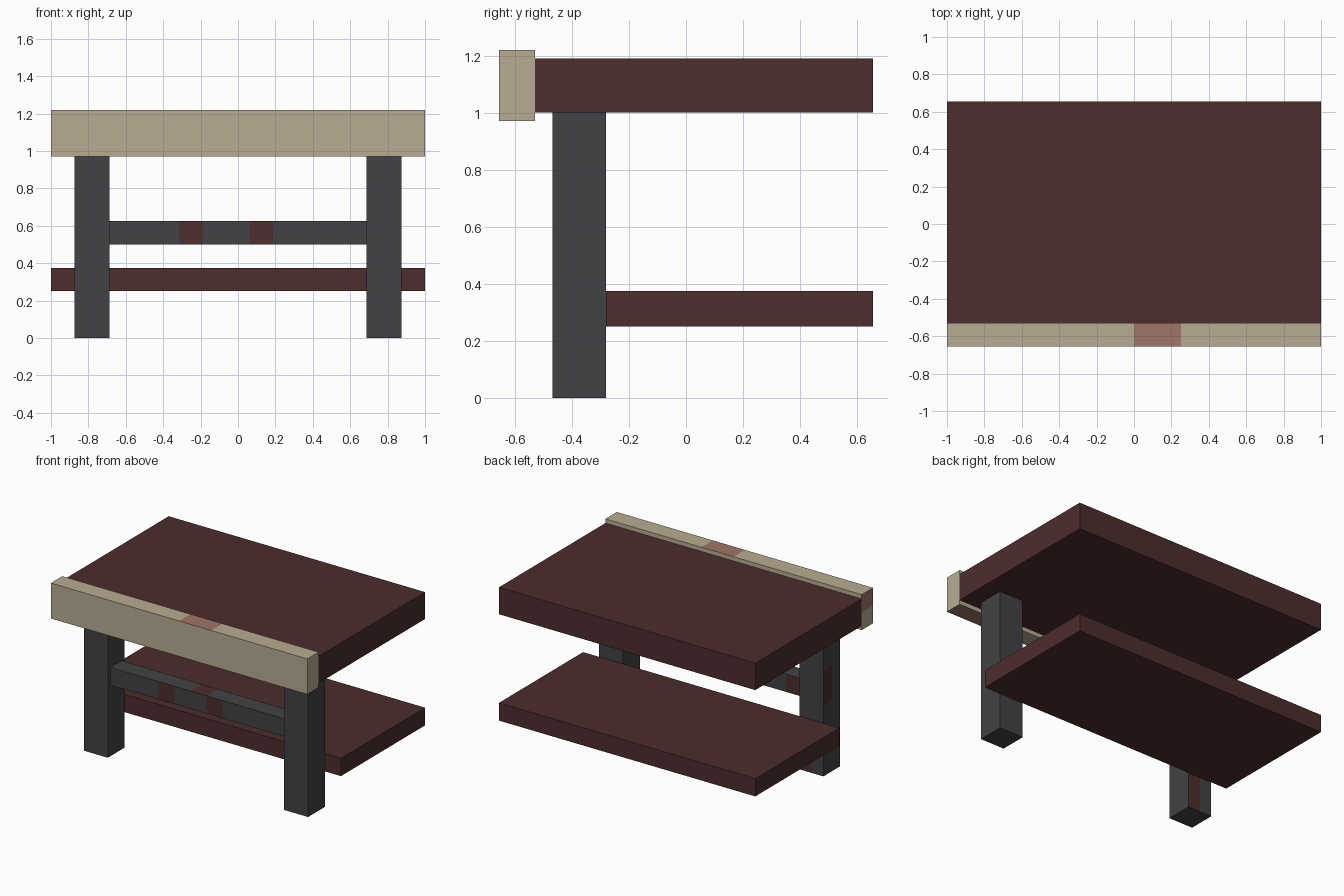
import bpy
import bmesh
from mathutils import Vector

cube = bpy.data.objects.get("Cube")
if cube:
    bpy.data.objects.remove(cube, do_unlink=True)


def make_material(name, rgb):
    """Flat material from an 8-bit sRGB colour."""
    linear = [((c / 255 + 0.055) / 1.055) ** 2.4 for c in rgb] + [1.0]
    mat = bpy.data.materials.new(name)
    mat.use_nodes = True
    mat.diffuse_color = linear
    mat.node_tree.nodes["Principled BSDF"].inputs["Base Color"].default_value = linear
    return mat


maroon = make_material("maroon wood", (77, 45, 45))
tan = make_material("tan wood", (184, 171, 146))
pink = make_material("dusty pink", (160, 118, 104))
grey = make_material("dark grey", (66, 66, 69))


def box(name, low, high, mats, cuts=(), rule=None):
    """Box between two corners; cuts are (axis, position); rule(centre, normal)
    is true on faces that take the second material."""
    low, high = Vector(low), Vector(high)
    bm = bmesh.new()
    bmesh.ops.create_cube(bm, size=1)
    for v in bm.verts:
        v.co = (low + high) / 2 + v.co * (high - low)
    for axis, pos in cuts:
        normal, point = Vector(), Vector()
        normal[axis], point[axis] = 1, pos
        bmesh.ops.bisect_plane(bm, geom=bm.verts[:] + bm.edges[:] + bm.faces[:],
                               plane_co=point, plane_no=normal)
    bm.normal_update()
    for f in bm.faces:
        if rule and rule(f.calc_center_median(), f.normal):
            f.material_index = 1
    mesh = bpy.data.meshes.new(name)
    bm.to_mesh(mesh)
    bm.free()
    for m in mats:
        mesh.materials.append(m)
    obj = bpy.data.objects.new(name, mesh)
    bpy.context.collection.objects.link(obj)
    return obj


X, Y, Z = 0, 1, 2

# Table top and lower shelf
box("table_top", (-1, -0.53, 1.0), (1, 0.656, 1.19), [maroon])
box("lower_shelf", (-1, -0.281, 0.25), (1, 0.656, 0.375), [maroon])


# Front trim board, with pink patches on its top, underside and one end
def trim_patch(c, n):
    return ((n.z > 0.5 and 0 < c.x < 0.25) or (n.z < -0.5 and c.x > 0.625)
            or (n.x < -0.5 and c.z > 1.095))


box("front_trim", (-1, -0.656, 0.97), (1, -0.53, 1.22), [tan, pink],
    [(X, 0), (X, 0.25), (X, 0.625), (Z, 1.095)], trim_patch)


# Legs; the right one has maroon marks on its back and outer side
def leg_patch(c, n):
    return ((n.y > 0.5 and c.x > -0.781 and c.z < 0.25)
            or (n.x < -0.5 and c.y > -0.375 and 0.5 < c.z < 0.75))


box("left_leg", (0.6875, -0.469, 0), (0.875, -0.281, 1.0), [grey])
box("right_leg", (-0.875, -0.469, 0), (-0.6875, -0.281, 1.0), [grey, maroon],
    [(X, -0.781), (Y, -0.375), (Z, 0.25), (Z, 0.5), (Z, 0.75)], leg_patch)


# Rail between the legs, with maroon bands
def rail_patch(c, n):
    if n.y < -0.5:
        return -0.3125 < c.x < -0.1875 or 0.0625 < c.x < 0.1875
    if n.y > 0.5:
        return c.x < -0.5625
    return n.z > 0.5 and abs(c.x) < 0.0625


rail_cuts = [(X, x) for x in (-0.5625, -0.3125, -0.1875, -0.0625, 0.0625, 0.1875)]
box("cross_rail", (-0.6875, -0.4375, 0.5), (0.6875, -0.3125, 0.625),
    [grey, maroon], rail_cuts, rail_patch)
